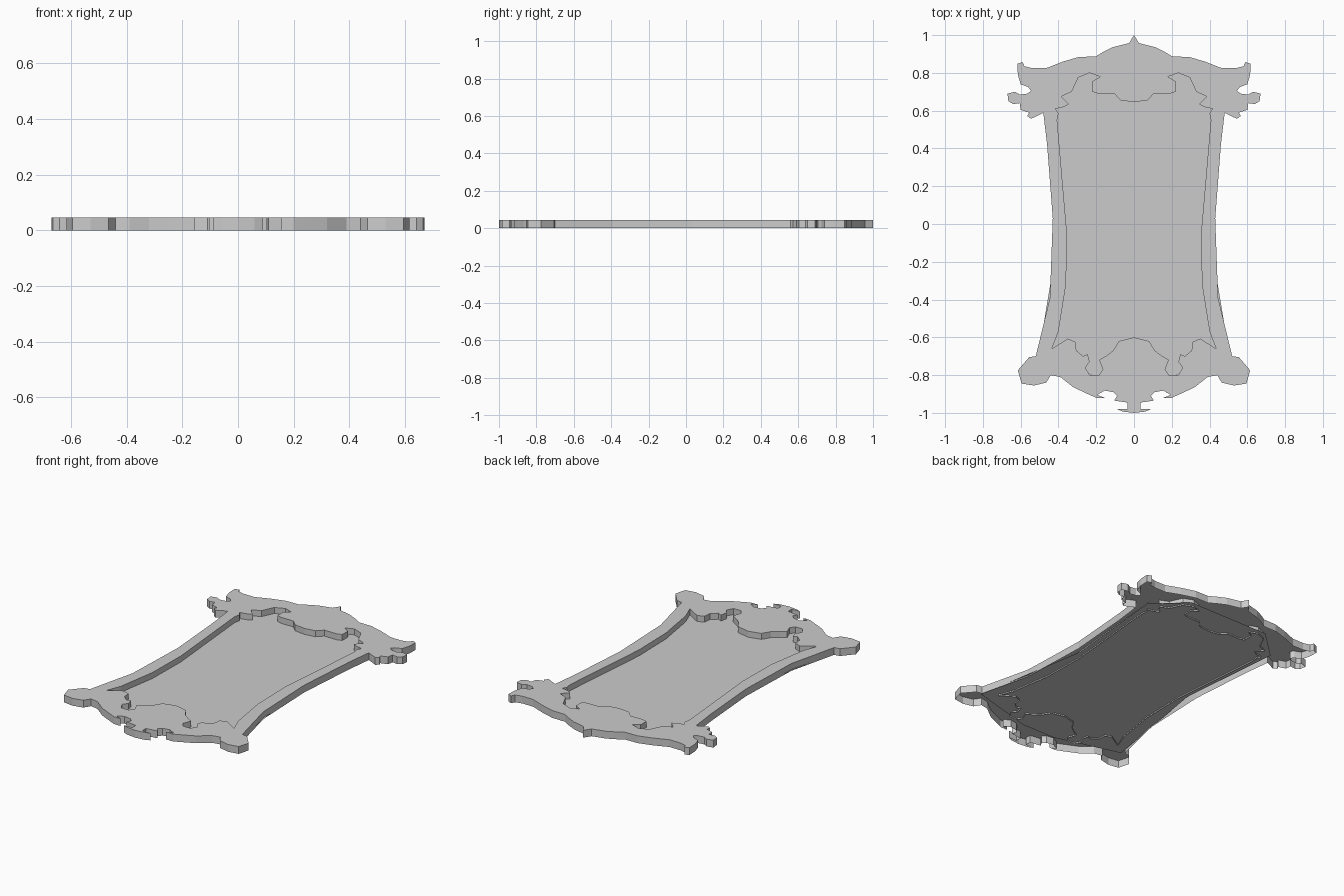
import bpy, bmesh

HEIGHT = 0.045
PANEL_Z = 0.008

# right half of the outer silhouette, top to bottom
OUTER = [(0, 1), (.026, .958), (.11, .937), (.165, .91), (.205, .886), (.29, .885),
         (.375, .86), (.465, .825), (.54, .825), (.58, .835), (.59, .858), (.617, .848),
         (.615, .79), (.595, .725), (.625, .695), (.575, .685), (.54, .695), (.56, .685), (.64, .695),
         (.67, .69), (.665, .65), (.64, .635), (.605, .64), (.6, .605), (.555, .59),
         (.565, .572), (.545, .557), (.48, .588), (.46, .42), (.43, .03), (.445, -.39),
         (.52, -.70), (.555, -.705), (.615, -.775), (.595, -.845), (.53, -.855),
         (.465, -.84), (.44, -.80), (.39, -.81), (.32, -.865), (.245, -.90), (.2, -.92),
         (.155, -.92), (.195, -.905), (.155, -.882), (.11, -.89), (.09, -.91),
         (.105, -.935), (.035, -.945), (.035, -.98), (.09, -.98), (.06, -.993), (0, -1)]
# the two hook lobes on the upper corner are separated by a notch
OUTER[12:19] = [(.615, .79), (.6, .74), (.56, .725), (.545, .705), (.565, .69), (.605, .685), (.63, .7)]

# right half of the opening, top to bottom
OPENING = [(0, .645), (.07, .655), (.105, .69), (.19, .69), (.22, .7), (.22, .755),
           (.18, .78), (.235, .8), (.295, .775), (.33, .7), (.385, .675), (.345, .635),
           (.37, .62), (.415, .61), (.4, .585), (.407, .55), (.355, -.05), (.36, -.32),
           (.4, -.57), (.435, -.66), (.35, -.607), (.31, -.625), (.305, -.67),
           (.27, -.7), (.245, -.69), (.235, -.73), (.258, -.76), (.235, -.8),
           (.185, -.8), (.165, -.77), (.185, -.72), (.15, -.7), (.11, -.67),
           (.08, -.62), (0, -.6)]

# right half of the backing panel
PANEL = [(.27, .82), (.45, .65), (.39, 0), (.51, -.72), (.11, -.83)]


def mirrored(half):
    """Close a right-half profile with its reflection across x = 0."""
    return half + [(-x, y) for x, y in reversed(half) if x > 0]


def add_loop(bm, pts, z):
    vs = [bm.verts.new((x, y, z)) for x, y in pts]
    return vs, [bm.edges.new((v, vs[(i + 1) % len(vs)])) for i, v in enumerate(vs)]


def finish(bm, name):
    mesh = bpy.data.meshes.new(name)
    bm.to_mesh(mesh)
    bm.free()
    obj = bpy.data.objects.new(name, mesh)
    bpy.context.collection.objects.link(obj)
    return obj


# ornate frame: pierced front face with outer and inner walls, open at the back
bm = bmesh.new()
rims = [add_loop(bm, mirrored(p), HEIGHT) for p in (OUTER, OPENING)]
bmesh.ops.triangle_fill(bm, edges=rims[0][1] + rims[1][1], use_beauty=True, normal=(0, 0, 1))
for vs, _ in rims:
    low = [bm.verts.new((v.co.x, v.co.y, 0)) for v in vs]
    for i in range(len(vs)):
        j = (i + 1) % len(vs)
        bm.faces.new((vs[i], vs[j], low[j], low[i]))
bmesh.ops.recalc_face_normals(bm, faces=bm.faces)
bm.normal_update()
if next(f for f in bm.faces if abs(f.normal.z) > .9).normal.z < 0:
    bmesh.ops.reverse_faces(bm, faces=bm.faces)
finish(bm, "ornate_frame")

# flat backing panel
bm = bmesh.new()
vs, _ = add_loop(bm, mirrored(PANEL), PANEL_Z)
face = bm.faces.new(vs)
face.normal_update()
if face.normal.z < 0:
    face.normal_flip()
bmesh.ops.triangulate(bm, faces=[face])
finish(bm, "back_panel")
